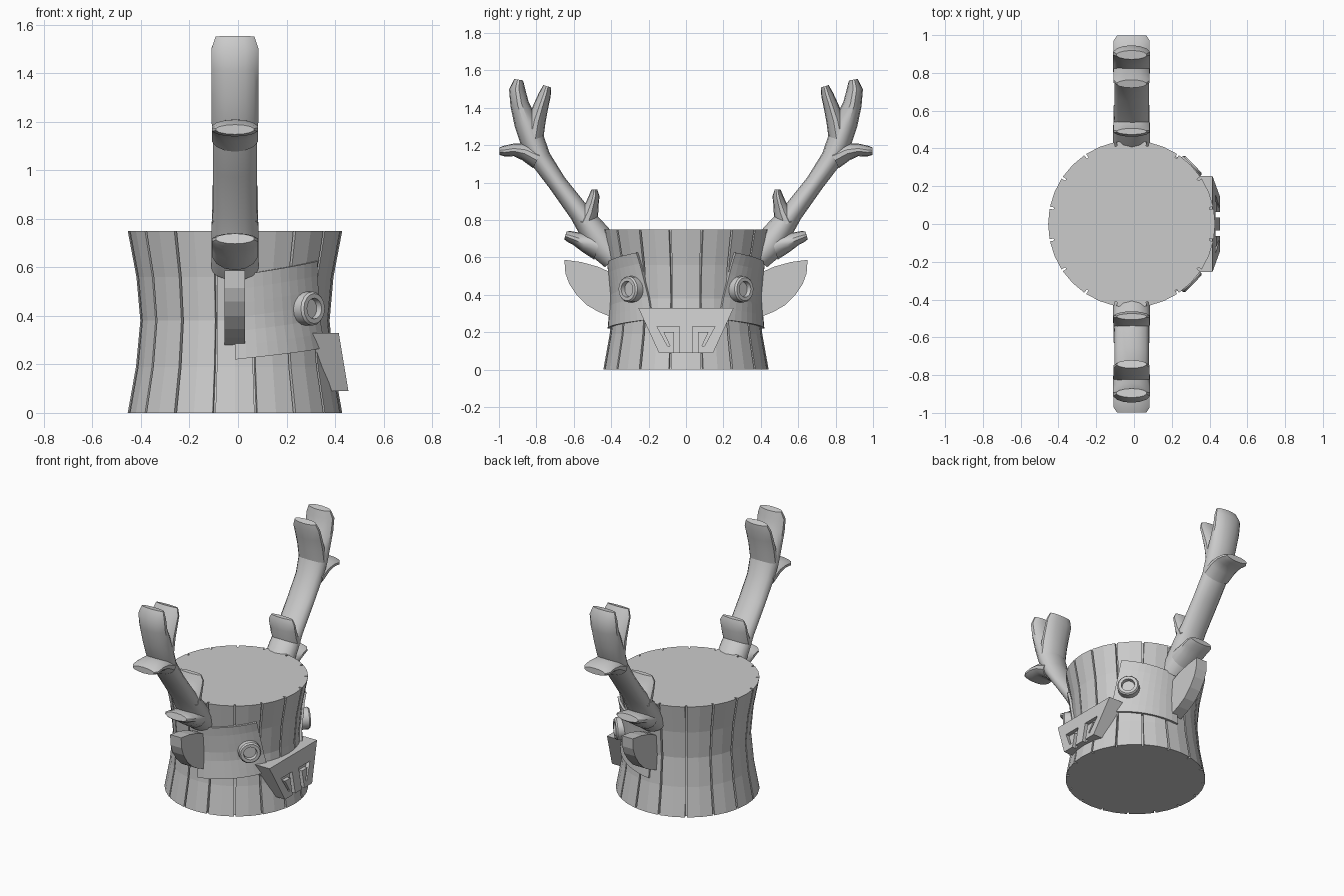
import bpy, bmesh, math
from mathutils import Vector, Matrix

if "Cube" in bpy.data.objects:
    bpy.data.objects.remove(bpy.data.objects["Cube"])

CX = -0.0125  # axis of the stump


def finish(name, bm, smooth=None):
    bmesh.ops.recalc_face_normals(bm, faces=bm.faces)
    me = bpy.data.meshes.new(name)
    bm.to_mesh(me)
    bm.free()
    ob = bpy.data.objects.new(name, me)
    bpy.context.collection.objects.link(ob)
    if smooth:
        me.shade_smooth()
        me.set_sharp_from_angle(angle=math.radians(smooth))
    return ob


def loft(bm, rings, cap=True):
    """Skin closed rings of points, optionally capping both ends."""
    vs = [[bm.verts.new(p) for p in r] for r in rings]
    n = len(vs[0])
    for a, b in zip(vs, vs[1:]):
        for i in range(n):
            j = (i + 1) % n
            bm.faces.new((a[i], a[j], b[j], b[i]))
    if cap:
        bm.faces.new(vs[0])
        bm.faces.new(vs[-1])


def prism(name, yz, back, front):
    """Extrude a side outline along x; back and front are functions of (y, z)."""
    bm = bmesh.new()
    loft(bm, [[(f(y, z), y, z) for y, z in yz] for f in (back, front)])
    return finish(name, bm)


# stump: waisted barrel with 16 plank grooves
PROFILE = [(0, .442), (.19, .408), (.38, .39), (.56, .406), (.75, .442)]


def radius(z):
    for (z0, r0), (z1, r1) in zip(PROFILE, PROFILE[1:]):
        if z <= z1:
            return r0 + (r1 - r0) * (z - z0) / (z1 - z0)


def polar(a, r, z):
    return (CX + r * math.cos(a), r * math.sin(a), z)


rings = []
for z, r in PROFILE:
    ring = []
    for k in range(16):
        a = math.radians(11.25 + 22.5 * k)
        for da, dr in ((-.013, 0), (-.013, .022), (.013, .022), (.013, 0)):
            ring.append(polar(a + da, r - dr, z))
        ring.append(polar(a + math.radians(11.25), r, z))
    rings.append(ring)
bm = bmesh.new()
loft(bm, rings)
finish("stump", bm)

# antler branches: (y, z, half thickness) along each path
BRANCHES = [
    [(.38, .60, .075), (.45, .67, .085), (.51, .76, .07), (.57, .84, .056), (.69, 1.0, .05),
     (.78, 1.13, .058), (.82, 1.22, .066), (.855, 1.32, .064), (.89, 1.42, .05),
     (.903, 1.5, .043), (.895, 1.55, .024)],
    [(.82, 1.22, .055), (.80, 1.33, .05), (.775, 1.41, .04), (.755, 1.47, .033), (.742, 1.515, .022)],
    [(.79, 1.13, .06), (.86, 1.165, .048), (.92, 1.175, .034), (.97, 1.168, .029), (.997, 1.168, .02)],
    [(.54, .78, .06), (.515, .84, .048), (.50, .89, .034), (.49, .93, .028), (.49, .963, .016)],
    [(.47, .66, .075), (.54, .68, .052), (.59, .70, .036), (.625, .712, .03), (.645, .718, .022)],
]


def branch(bm, path, s, width):
    rings = []
    for i, (y, z, t) in enumerate(path):
        a, b = path[max(i - 1, 0)], path[min(i + 1, len(path) - 1)]
        d = Vector((b[0] - a[0], b[1] - a[1])).normalized()
        w = width * (.82 if i == len(path) - 1 else 1)
        if 2 < i < 6 and len(path) > 6:
            w *= .93
        ring = []
        for k in range(14):
            q = 2 * math.pi * k / 14
            c, e = t * math.cos(q), w * math.sin(q)
            ring.append((CX + e, s * (y - d.y * c), z + d.x * c))
        rings.append(ring)
    loft(bm, rings)


EAR = [(.36, .50), (.47, .55), (.56, .575), (.65, .587), (.645, .515), (.625, .46),
       (.585, .40), (.53, .345), (.47, .31), (.36, .265)]
SNOUT = [(-.255, .33), (.255, .33), (.145, .09), (-.145, .09)]
NOSTRIL = [(.155, .23), (.035, .23), (.035, .07), (.063, .07), (.063, .20),
           (.12, .20), (.085, .125), (.098, .125)]


def snout_front(y, z):
    return .415 + (.33 - z) / .24 * .04


# snout
snout = prism("snout", SNOUT, lambda y, z: .30, snout_front)

for s, side in ((1, "left"), (-1, "right")):
    bm = bmesh.new()
    for i, path in enumerate(BRANCHES):
        branch(bm, path, s, .1 if i == 0 else .098)
    finish(side + "_antler", bm, 40)

    # ear
    prism(side + "_ear", [(s * y, z) for y, z in EAR],
          lambda y, z: -.055, lambda y, z: .028)

    # mask plate wrapped round the side of the face
    bm = bmesh.new()
    cols, rows = 10, 6
    outer, inner = [], []
    for off, grid in ((.014, outer), (-.02, inner)):
        for i in range(cols + 1):
            u = i / cols
            line = []
            for j in range(rows + 1):
                v = j / rows
                z = (.22 + .05 * u) * (1 - v) + (.565 + .06 * u) * v
                a = math.radians(90 * (1 - u) + (26 + 12 * v) * u)
                line.append(polar(s * a, radius(z) + off, z))
            grid.append(line)
    loft(bm, [o + n[::-1] for o, n in zip(outer, inner)])
    finish(side + "_mask", bm)

    # eye ring with recessed centre
    bm = bmesh.new()
    loft(bm, [[(r * math.cos(q), r * math.sin(q), h)
               for q in (2 * math.pi * k / 16 for k in range(16))]
              for r, h in ((.07, .36), (.07, .445), (.062, .455), (.043, .455), (.04, .43))])
    turn = Matrix.Rotation(math.radians(44) * s, 4, 'Z') @ Matrix.Rotation(math.pi / 2, 4, 'Y')
    bm.transform(Matrix.Translation((CX, 0, .43)) @ turn)
    finish(side + "_eye", bm, 30)

    # nostril channel cut into the snout
    cutter = prism(side + "_nostril_cutter", [(s * y, z) for y, z in NOSTRIL],
                   lambda y, z: snout_front(y, z) - .025, lambda y, z: .6)
    cutter.hide_render = True
    cutter.hide_set(True)
    mod = snout.modifiers.new(side + "_nostril", 'BOOLEAN')
    mod.operation = 'DIFFERENCE'
    mod.solver = 'EXACT'
    mod.object = cutter
